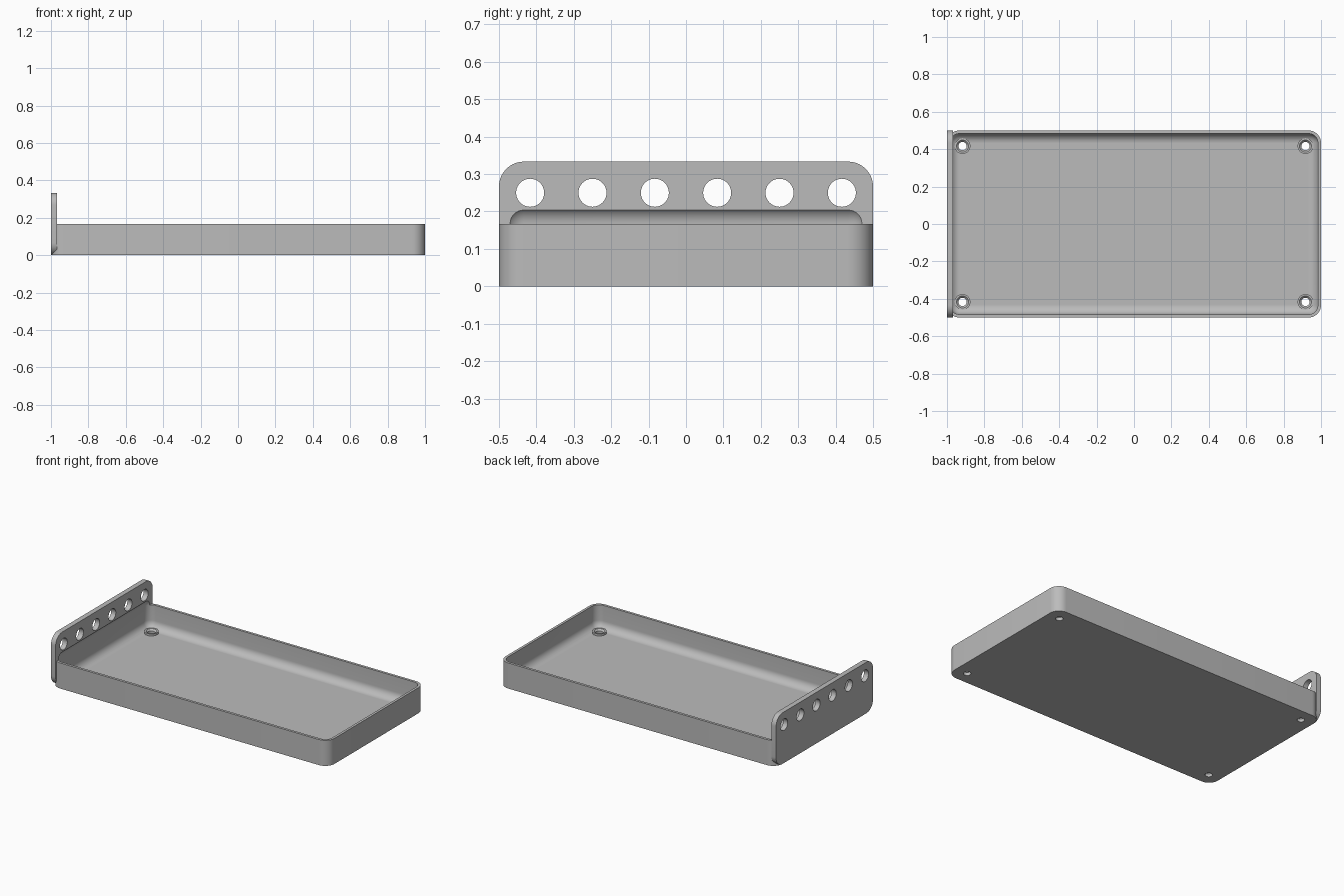
import bpy, bmesh, math
from mathutils import Matrix, Vector

if "Cube" in bpy.data.objects:
    bpy.data.objects.remove(bpy.data.objects["Cube"], do_unlink=True)

grey = bpy.data.materials.new("plain grey")
grey.use_nodes = True
grey.diffuse_color = (0.5, 0.5, 0.5, 1)
grey.node_tree.nodes["Principled BSDF"].inputs["Base Color"].default_value = (0.5, 0.5, 0.5, 1)

WALL = 1 / 60
OUTER_R = 4 * WALL
INNER_R = 3 * WALL
TRAY_H = 10 * WALL
CORNERS = [(sx * 55 * WALL, sy * 25 * WALL) for sx in (-1, 1) for sy in (-1, 1)]


def finish(bm, name):
    mesh = bpy.data.meshes.new(name)
    bm.to_mesh(mesh)
    bm.free()
    mesh.materials.append(grey)
    obj = bpy.data.objects.new(name, mesh)
    bpy.context.collection.objects.link(obj)
    return obj


def rounded_box(name, low, high, radius, axis=None):
    """Box with all edges rounded, or only those along one axis."""
    low, high = Vector(low), Vector(high)
    bm = bmesh.new()
    bmesh.ops.create_cube(bm, size=1)
    bmesh.ops.scale(bm, vec=high - low, verts=bm.verts)
    bmesh.ops.translate(bm, vec=(low + high) / 2, verts=bm.verts)
    edges = [e for e in bm.edges if axis is None
             or abs((e.verts[0].co - e.verts[1].co)[axis]) > 0.001]
    bmesh.ops.bevel(bm, geom=edges, offset=radius, segments=10, profile=0.5, affect='EDGES')
    return finish(bm, name)


def cylinders(name, centres, r_low, r_high, depth, along_x=False):
    """A set of equal discs or cones in one mesh."""
    bm = bmesh.new()
    turn = Matrix.Rotation(math.pi / 2, 4, 'Y') if along_x else Matrix()
    for c in centres:
        bmesh.ops.create_cone(bm, cap_ends=True, segments=40, radius1=r_low, radius2=r_high,
                              depth=depth, matrix=Matrix.Translation(c) @ turn)
    return finish(bm, name)


def combine(target, other, operation):
    mod = target.modifiers.new(operation.lower(), 'BOOLEAN')
    mod.operation = operation
    mod.solver = 'EXACT'
    mod.object = other
    bpy.context.view_layer.objects.active = target
    bpy.ops.object.modifier_apply(modifier=mod.name)
    bpy.data.objects.remove(other, do_unlink=True)


# Tray block joined with the upright end plate
tray = rounded_box("tray", (-1, -0.5, 0), (1, 0.5, TRAY_H), OUTER_R, axis=2)
plate = rounded_box("end_plate", (-1, -0.5, 0), (-1 + 2 * WALL, 0.5, 2 * TRAY_H), OUTER_R, axis=0)
combine(tray, plate, 'UNION')

# Hollow with filleted floor, also biting into the plate
cavity = rounded_box("cavity", (-1 + WALL, -0.5 + WALL, WALL),
                     (1 - WALL, 0.5 - WALL, 13 * WALL), INNER_R)
combine(tray, cavity, 'DIFFERENCE')

# Row of holes in the plate
row = [(-1 + WALL, (i - 2.5) / 6, 15 * WALL) for i in range(6)]
combine(tray, cylinders("plate_holes", row, 0.0375, 0.0375, 0.2, along_x=True), 'DIFFERENCE')

# Low screw bosses with countersunk through holes
combine(tray, cylinders("bosses", [(x, y, 0.018) for x, y in CORNERS], 0.042, 0.042, 0.024), 'UNION')
combine(tray, cylinders("screw_holes", [(x, y, 0.01) for x, y in CORNERS], 0.022, 0.022, 0.1), 'DIFFERENCE')
combine(tray, cylinders("countersinks", [(x, y, 0.026) for x, y in CORNERS], 0.02, 0.036, 0.016), 'DIFFERENCE')

# Smooth fillets, sharp edges
bpy.ops.object.select_all(action='DESELECT')
tray.select_set(True)
bpy.context.view_layer.objects.active = tray
bpy.ops.object.shade_smooth_by_angle(angle=math.radians(30))
